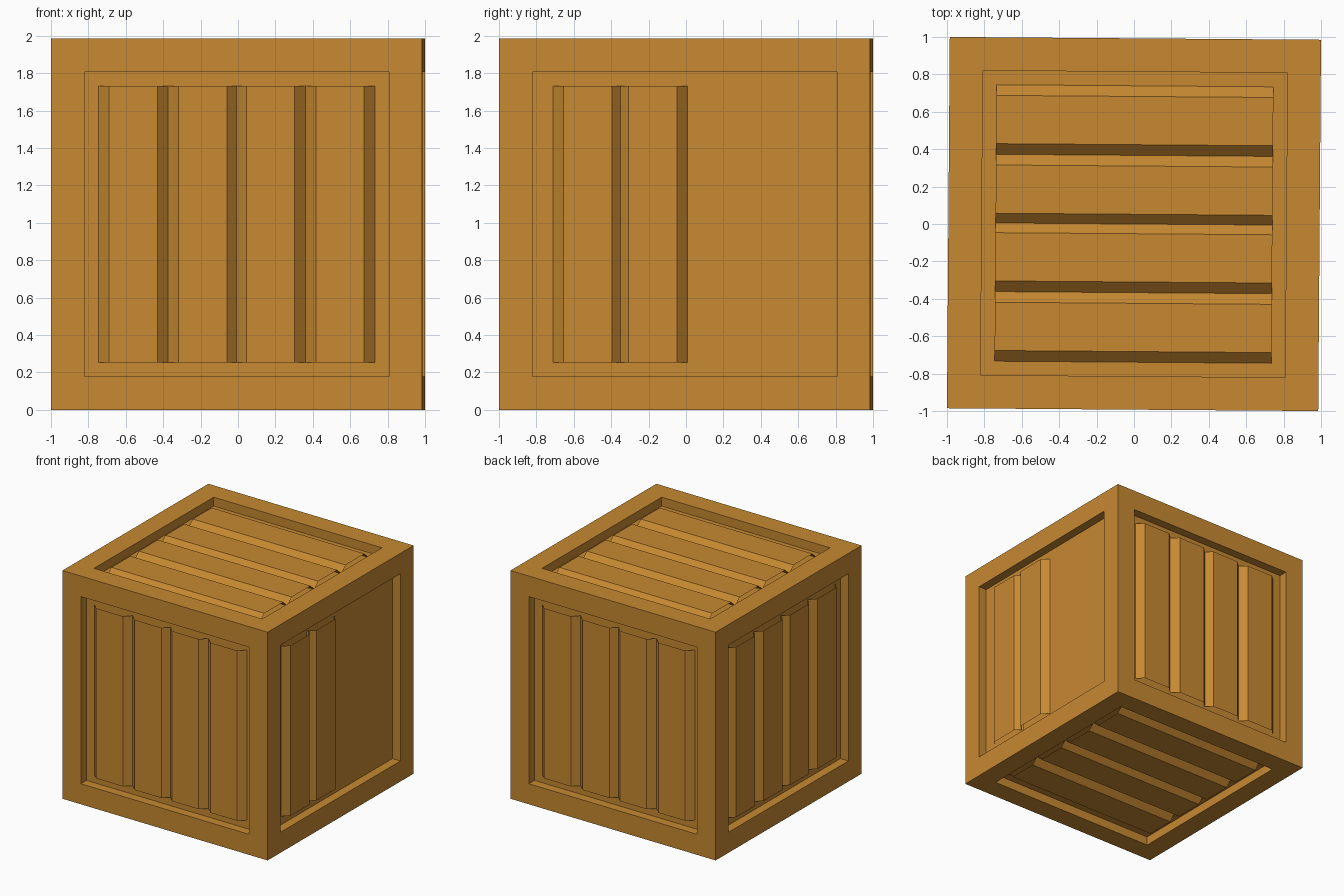
import bpy, bmesh, math
from mathutils import Vector, Matrix

if "Cube" in bpy.data.objects:
    bpy.data.objects.remove(bpy.data.objects["Cube"])

SIZE = 1.985            # edge of the crate before its slight turn
H = SIZE / 2
BORDER = 0.2525         # width of the frame around every panel
FLOOR = 0.077           # depth of the recess
TOP = 0.022             # depth of the plank faces
TURN = Matrix.Translation((0, 0, H)) @ Matrix.Rotation(math.radians(-0.43), 4, 'Z')

wood = bpy.data.materials.new("wood")
wood.diffuse_color = (0.57, 0.25, 0.031, 1)
wood.use_nodes = True
wood.node_tree.nodes["Principled BSDF"].inputs["Base Color"].default_value = wood.diffuse_color


def add_object(name, bm):
    bm.transform(TURN)
    mesh = bpy.data.meshes.new(name)
    bm.to_mesh(mesh)
    bm.free()
    mesh.materials.append(wood)
    obj = bpy.data.objects.new(name, mesh)
    bpy.context.collection.objects.link(obj)
    return obj


# Crate body: a cube with a square recess in each face
bm = bmesh.new()
bmesh.ops.create_cube(bm, size=SIZE)
panels = list(bm.faces)
bmesh.ops.inset_individual(bm, faces=panels, thickness=BORDER, depth=0)
bmesh.ops.inset_individual(bm, faces=panels, thickness=0, depth=-FLOOR)
add_object("crate_frame", bm)


def planks(name, normal, along, centres):
    """Bevelled planks lying in the recess of one face."""
    n, v = Vector(normal), Vector(along)
    u = v.cross(n)
    half = H - BORDER
    bm = bmesh.new()
    for c in centres:
        profile = [(c - 0.186, H - FLOOR), (c - 0.129, H - TOP),
                   (c + 0.129, H - TOP), (c + 0.186, H - FLOOR)]
        ends = [[bm.verts.new(u * a + n * d + v * s) for a, d in profile]
                for s in (-half, half)]
        for i in range(3):
            bm.faces.new((ends[0][i], ends[0][i + 1], ends[1][i + 1], ends[1][i]))
    # make every plank face point out of the crate
    bm.normal_update()
    for f in bm.faces:
        if f.normal.dot(n) < 0:
            f.normal_flip()
    add_object(name, bm)


FOUR = (-0.553, -0.181, 0.181, 0.553)
Z, X = (0, 0, 1), (1, 0, 0)
planks("front_planks", (0, -1, 0), Z, FOUR)
planks("back_planks", (0, 1, 0), Z, FOUR)
planks("left_planks", (-1, 0, 0), Z, FOUR)
planks("right_planks", (1, 0, 0), Z, (-0.518, -0.17))   # two planks missing
planks("top_planks", (0, 0, 1), X, FOUR)
planks("bottom_planks", (0, 0, -1), X, FOUR)
